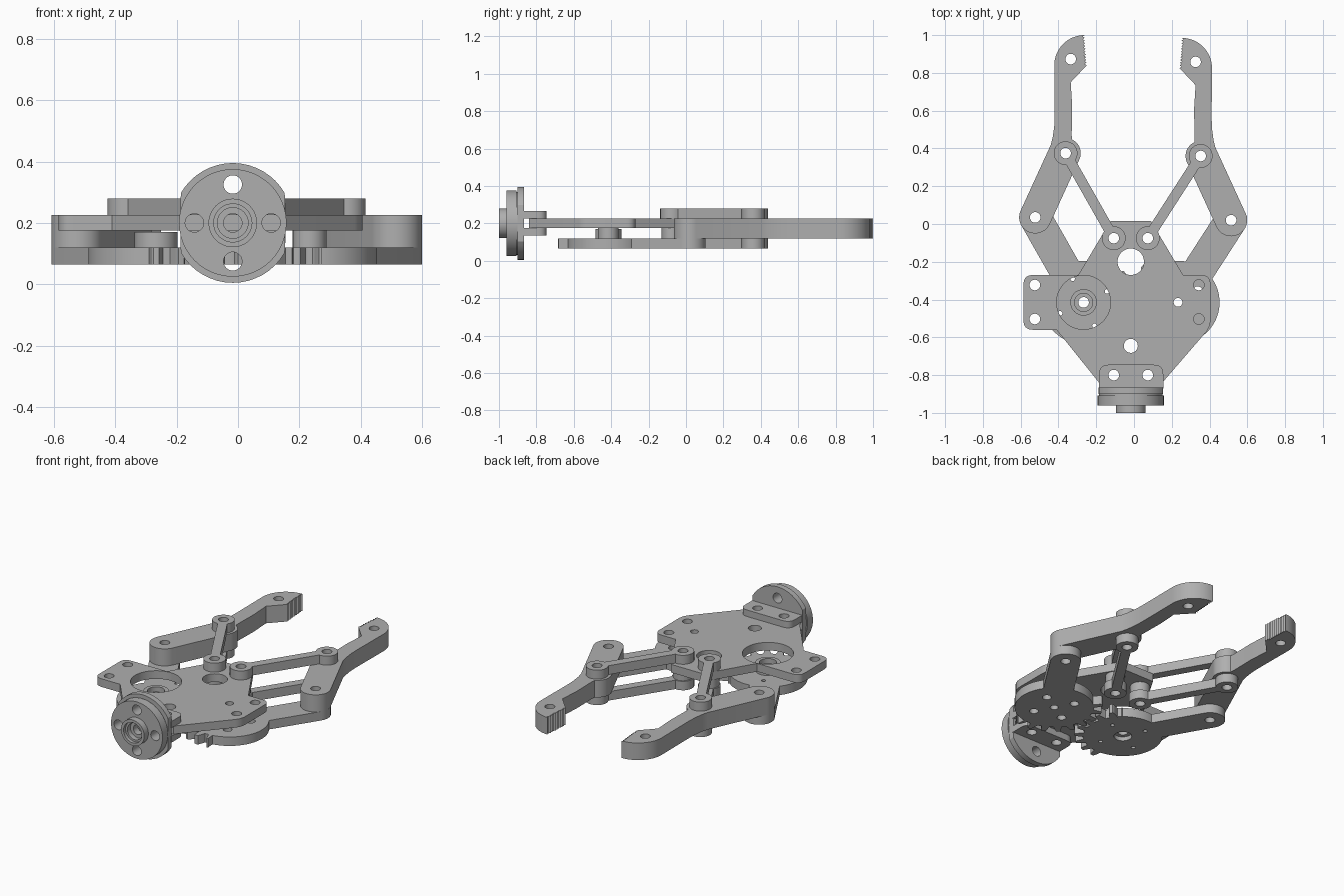
import bpy, bmesh
from math import sin, cos, asin, atan2, pi, radians
from mathutils import Matrix, Vector

cube = bpy.data.objects.get("Cube")
if cube:
    bpy.data.objects.remove(cube, do_unlink=True)

grey = bpy.data.materials.new("machined grey")
grey.use_nodes = True
grey.diffuse_color = (0.43, 0.43, 0.43, 1)
grey.node_tree.nodes["Principled BSDF"].inputs["Base Color"].default_value = (0.43, 0.43, 0.43, 1)

HOLE = 0.028
MID = -0.017                       # centre line of the base


def arc(c, r, a, b, n=24):
    return [(c[0] + r * cos(a + (b - a) * i / n), c[1] + r * sin(a + (b - a) * i / n))
            for i in range(n + 1)]


def circle(c, r):
    return arc(c, r, 0, 2 * pi, 48)[:-1]


def rounded(corners):
    """Polygon whose corners (x, y, radius) are softened."""
    out = []
    for i, (x, y, r) in enumerate(corners):
        p = Vector((x, y))
        if r == 0:
            out.append((x, y))
            continue
        a = p + (Vector(corners[i - 1][:2]) - p).normalized() * r
        b = p + (Vector(corners[(i + 1) % len(corners)][:2]) - p).normalized() * r
        for k in range(9):
            t = k / 8
            out.append(tuple(a * (1 - t) ** 2 + p * 1.4 * t * (1 - t) + p * 0.6 * t * (1 - t) + b * t * t))
    return out


def dumbbell(p, q, r, w):
    """Two round ends joined by a straight bar of half width w."""
    t = atan2(q[1] - p[1], q[0] - p[0])
    d = asin(min(1, w / r))
    return arc(p, r, t + d, t + 2 * pi - d) + arc(q, r, t - pi + d, t + pi - d)


def slab(name, outline, holes, lo, hi, upright=False):
    """Extrude an outline with holes along z, or along y when upright."""
    cu = bpy.data.curves.new(name, 'CURVE')
    cu.dimensions = '2D'
    cu.fill_mode = 'BOTH'
    cu.extrude = (hi - lo) / 2
    for loop in [outline] + [circle(h[:2], h[2]) for h in holes]:
        sp = cu.splines.new('POLY')
        sp.points.add(len(loop) - 1)
        for pt, (x, y) in zip(sp.points, loop):
            pt.co = (x, y, 0, 1)
        sp.use_cyclic_u = True
    tmp = bpy.data.objects.new(name + "_outline", cu)
    bpy.context.collection.objects.link(tmp)
    bpy.context.view_layer.update()
    dg = bpy.context.evaluated_depsgraph_get()
    me = bpy.data.meshes.new_from_object(tmp.evaluated_get(dg))
    bpy.data.objects.remove(tmp, do_unlink=True)
    mid = (lo + hi) / 2
    if upright:
        me.transform(Matrix.Translation((0, mid, 0)) @ Matrix.Rotation(pi / 2, 4, 'X'))
    else:
        me.transform(Matrix.Translation((0, 0, mid)))
    bm = bmesh.new()
    bm.from_mesh(me)
    bmesh.ops.remove_doubles(bm, verts=bm.verts, dist=0.0001)
    bmesh.ops.recalc_face_normals(bm, faces=bm.faces)
    for f in bm.faces:
        f.smooth = True
        f.material_index = 0
    bm.to_mesh(me)
    bm.free()
    me.set_sharp_from_angle(angle=radians(30))
    me.name = name
    me.materials.clear()
    me.materials.append(grey)
    ob = bpy.data.objects.new(name, me)
    bpy.context.collection.objects.link(ob)
    return ob


# Base plate
servo, idler = (-0.267, -0.415), (0.233, -0.415)
pins = [(-0.107, -0.075), (0.073, -0.075)]
mounts = [(x, -0.8, HOLE) for x in (-0.107, 0.073)]
plate = rounded([(-0.125, 0.015, 0), (0.09, 0.015, 0), (0.26, -0.27, 0), (0.405, -0.27, 0.05),
                 (0.405, -0.545, 0.04), (0.15, -0.84, 0), (-0.185, -0.84, 0), (-0.41, -0.56, 0),
                 (-0.585, -0.56, 0.05), (-0.585, -0.27, 0.05), (-0.295, -0.27, 0)])
plate_holes = [(*servo, 0.143), (*idler, 0.023), (MID, -0.2, 0.07), (MID, -0.645, 0.037)]
plate_holes += [(x, y, HOLE) for x in (-0.525, 0.343) for y in (-0.323, -0.503)]
plate_holes += [(*p, HOLE) for p in pins] + mounts
slab("base_plate", plate, plate_holes, 0.175, 0.225)

# Servo horn and idler spacer
slab("servo_horn_rim", circle(servo, 0.07), [(*servo, 0.048)], 0.12, 0.17)
slab("servo_horn_floor", circle(servo, 0.052), [(*servo, HOLE)], 0.09, 0.14)
slab("idler_spacer", circle(idler, 0.055), [(*idler, 0.023)], 0.12, 0.175)


# Toothed crank arms
def gear_arm(name, c, tip, side, holes):
    t = atan2(tip[1] - c[1], tip[0] - c[0])
    w, root, top, pitch = 0.085, 0.22, 0.27, radians(18)
    d = asin(w / root)
    pts = []
    n = 320
    for i in range(n + 1):
        a = t + d + (2 * pi - 2 * d) * i / n
        face = atan2(sin(a), side * cos(a))        # zero points at the other gear
        r = root
        if radians(-99) < face < radians(49):
            phase = (face / pitch + (0 if side > 0 else 0.5)) % 1
            off = min(phase, 1 - phase)
            r = root + (top - root) * max(0, min(1, (0.32 - off) / 0.18))
        pts.append((c[0] + r * cos(a), c[1] + r * sin(a)))
    pts += arc(tip, w, t - pi / 2, t + pi / 2)
    slab(name, pts, holes + [(*tip, HOLE)], 0.065, 0.12)


def ring(c, dist, size, angles):
    return [(c[0] + dist * cos(radians(a)), c[1] + dist * sin(radians(a)), size) for a in angles]


finger_pivot, finger_joint = (-0.523, 0.035), (-0.362, 0.375)


def flip(p):
    return (-p[0] - 0.009, p[1] - 0.015)


gear_arm("right_gear_arm", servo, finger_pivot, 1,
         [(*servo, 0.05)] + ring(servo, 0.137, 0.012, (25, 115, 205, 295)))
gear_arm("left_gear_arm", idler, flip(finger_pivot), -1,
         [(*idler, 0.023)] + ring(idler, 0.12, 0.025, (30, 120, 210, 300)))

# Fingers with serrated tips
t = atan2(finger_joint[1] - finger_pivot[1], finger_joint[0] - finger_pivot[0])
finger = arc(finger_pivot, 0.085, t + pi / 2, t + 1.5 * pi)
finger += arc(finger_joint, 0.08, t - pi / 2, t, 12)
finger += [(-0.33, 0.47), (-0.327, 0.62), (-0.335, 0.75), (-0.25, 0.84)]
for i in range(1, 22):
    finger.append((-0.25 - 0.012 * i / 22 - (0.01 if i % 2 else 0), 0.84 + 0.16 * i / 22))
finger += arc((-0.262, 0.84), 0.16, pi / 2, pi, 16)
finger += [(-0.42, 0.58), (-0.422, 0.52), (-0.43, 0.46), (-0.44, 0.42)]
finger_holes = [finger_pivot, finger_joint, (-0.335, 0.873)]

for side, move, pin in (("right", lambda p: p, pins[0]), ("left", flip, pins[1])):
    slab(side + "_finger", [move(p) for p in finger],
         [(*move(h), HOLE) for h in finger_holes], 0.12, 0.225)
    # Parallel links above and below, with a spacer under the plate
    joint = move(finger_joint)
    for level, z in (("upper", 0.225), ("lower", 0.065)):
        slab(f"{side}_{level}_link", dumbbell(pin, joint, 0.063, 0.027),
             [(*pin, HOLE), (*joint, HOLE)], z, z + 0.055)
    slab(side + "_link_spacer", circle(pin, 0.055), [(*pin, HOLE)], 0.12, 0.175)

# Wrist bracket: two tabs gripping the plate and an upright face
tab = rounded([(-0.185, -0.87, 0), (-0.185, -0.745, 0.05), (0.155, -0.745, 0.05), (0.155, -0.87, 0)])
slab("bracket_upper_tab", tab, mounts, 0.225, 0.265)
slab("bracket_lower_tab", tab, mounts, 0.135, 0.175)

axis = (MID, 0.2)
bolts = ring(axis, 0.125, 0.03, (0, 90, 180, 270))
face = [(max(MID - 0.17, min(MID + 0.17, x)), z) for x, z in circle(axis, 0.195)]
slab("bracket_face", face, bolts + [(*axis, 0.03)], -0.9, -0.865, True)

# Wrist flange with recessed hub
slab("flange_neck", circle(axis, 0.168), bolts + [(*axis, 0.05)], -0.908, -0.9, True)
slab("flange_disc", circle(axis, 0.175), bolts + [(*axis, 0.062)], -0.96, -0.907, True)
slab("hub_rim", circle(axis, 0.079), [(*axis, 0.062)], -1.0, -0.96, True)
slab("hub_step", circle(axis, 0.062), [(*axis, 0.05)], -0.98, -0.907, True)
slab("hub_floor", circle(axis, 0.05), [(*axis, 0.03)], -0.95, -0.907, True)
